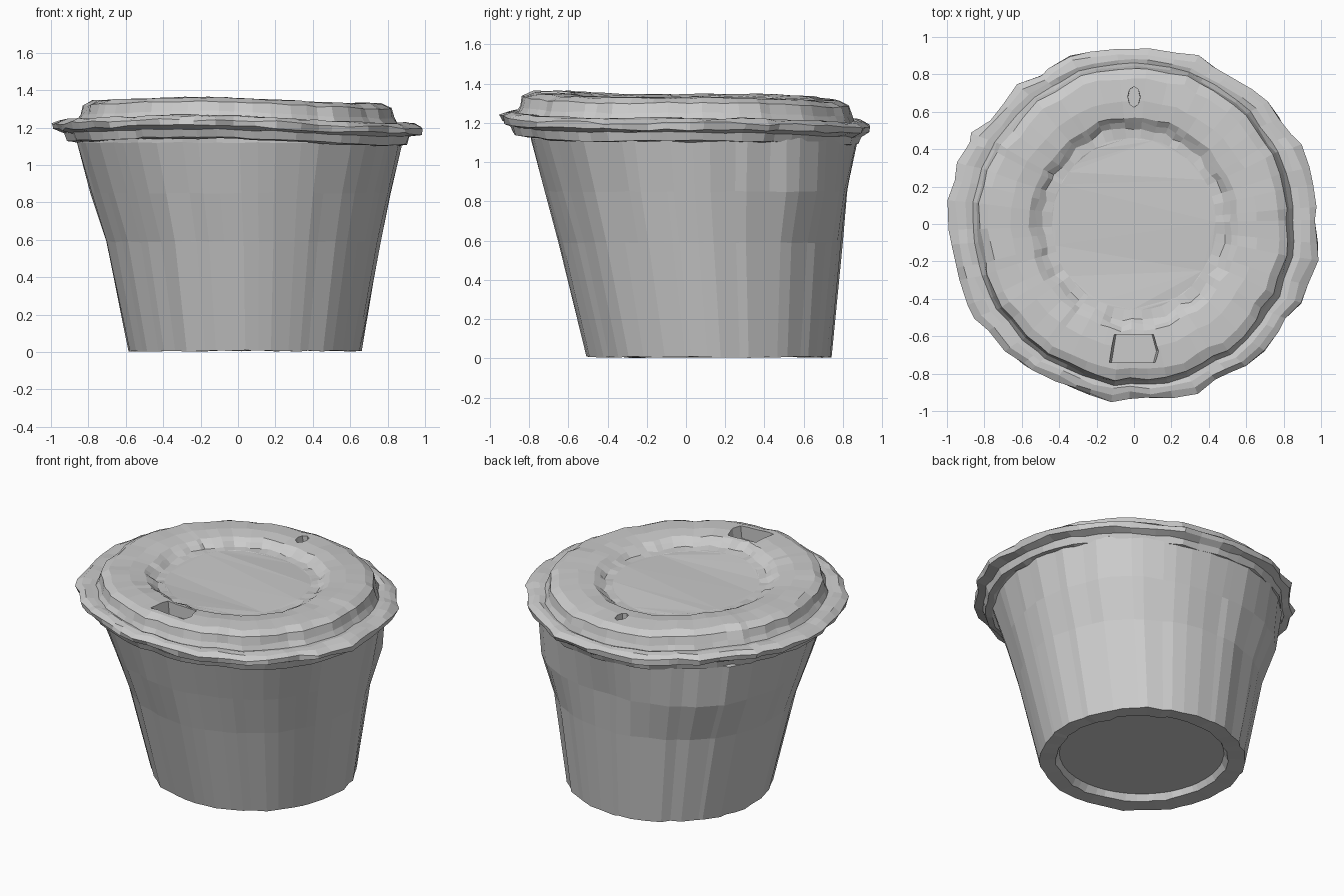
import bpy, bmesh, math, random
from mathutils import Vector

random.seed(7)
if "Cube" in bpy.data.objects:
    bpy.data.objects.remove(bpy.data.objects["Cube"], do_unlink=True)

grey = bpy.data.materials.new("plain grey")
grey.use_nodes = True
COLOUR = (0.6, 0.6, 0.6, 1)
grey.diffuse_color = COLOUR
grey.node_tree.nodes["Principled BSDF"].inputs["Base Color"].default_value = COLOUR


def finish(name, bm):
    """Turn a bmesh into a flat shaded object."""
    bmesh.ops.recalc_face_normals(bm, faces=bm.faces)
    mesh = bpy.data.meshes.new(name)
    bm.to_mesh(mesh)
    bm.free()
    mesh.materials.append(grey)
    obj = bpy.data.objects.new(name, mesh)
    bpy.context.collection.objects.link(obj)
    return obj


def loft(name, rings, sides, spread, shape):
    """Closed skin through rings of (centre x, centre y, radius x, radius y, z, roughness)."""
    angles = [math.tau * (i + random.uniform(-spread, spread)) / sides for i in range(sides)]
    wobble = [random.uniform(-1, 1) for _ in range(sides)]
    bm = bmesh.new()
    loops = []
    for cx, cy, rx, ry, z, rough in rings:
        loop = []
        for a, w in zip(angles, wobble):
            push = rough * (w + random.uniform(-0.6, 0.6))
            zz = z + rough * random.uniform(-0.5, 0.5)
            p = Vector((cx + (rx + push) * math.cos(a), cy + (ry + push) * math.sin(a), zz))
            loop.append(bm.verts.new(shape(p)))
        loops.append(loop)
    for low, high in zip(loops, loops[1:]):
        for i in range(sides):
            j = (i + 1) % sides
            bm.faces.new((low[i], low[j], high[j], high[i]))
    bm.faces.new(loops[0])
    bm.faces.new(loops[-1])
    bmesh.ops.triangulate(bm, faces=[f for f in bm.faces if len(f.verts) > 4])
    return finish(name, bm)


# Cup: leaning tapered wall, squared off diagonally where it bulges near the top
def bulge(p):
    a = math.atan2(p.y, p.x)
    if p.y > 0:
        amount = 0.045 * max(0, 1 - abs(p.z - 0.85) / 0.35)
    else:
        amount = 0.03 * max(0, (p.z - 0.7) / 0.42)
    push = amount * math.sin(2 * a) ** 2
    return p + push * Vector((math.cos(a), math.sin(a), 0))


cup_rings = [
    (0.04, 0.12, 0.50, 0.50, 0.05, 0.0),
    (0.04, 0.12, 0.52, 0.52, 0.008, 0.008),
    (0.035, 0.12, 0.625, 0.62, 0.006, 0.008),
    (0.025, 0.075, 0.735, 0.717, 0.59, 0.008),
    (0.012, 0.055, 0.80, 0.768, 0.85, 0.008),
    (0.003, 0.045, 0.87, 0.828, 1.12, 0.008),
    (0.0, 0.03, 0.85, 0.82, 1.17, 0.0),
]
loft("cup", cup_rings, 52, 0.35, bulge)


# Lid: skirt, crumpled flange, raised ring and sunken centre, tilted a little
def settle(p):
    ripple = 0.008 * math.sin(3 * math.atan2(p.y, p.x) + 0.6)
    return Vector((p.x, p.y, p.z - 0.022 * p.y - 0.016 * p.x + ripple))


lid_profile = [
    (0.82, 0.80, 1.14, 0), (0.87, 0.84, 1.113, 0.01), (0.91, 0.88, 1.118, 0.01),
    (0.925, 0.895, 1.16, 0.012), (0.983, 0.935, 1.178, 0.016), (0.99, 0.94, 1.21, 0.016),
    (0.95, 0.91, 1.23, 0.014), (0.90, 0.88, 1.235, 0.01), (0.86, 0.86, 1.23, 0.008),
    (0.84, 0.845, 1.26, 0.01), (0.825, 0.83, 1.31, 0.01), (0.78, 0.78, 1.335, 0.01),
    (0.66, 0.66, 1.34, 0.006), (0.56, 0.57, 1.33, 0.008), (0.525, 0.54, 1.31, 0.012),
    (0.49, 0.51, 1.288, 0.012), (0.44, 0.46, 1.285, 0.003),
]
lid = loft("lid", [(0, 0, *ring) for ring in lid_profile], 56, 0.3, settle)


# Openings in the lid ring: drinking slot at the front, vent at the back
def cut_opening(name, outline, floor):
    bm = bmesh.new()
    low = [bm.verts.new((x * 0.8, y, floor)) for x, y in outline]
    high = [bm.verts.new((x, y, 1.5)) for x, y in outline]
    bm.faces.new(low)
    bm.faces.new(high)
    for i in range(len(outline)):
        j = (i + 1) % len(outline)
        bm.faces.new((low[i], low[j], high[j], high[i]))
    cutter = finish(name, bm)
    cutter.hide_render = True
    cut = lid.modifiers.new(name, "BOOLEAN")
    cut.operation = "DIFFERENCE"
    cut.solver = "EXACT"
    cut.object = cutter
    return cutter


slot = [(-0.15, -0.74), (0.13, -0.74), (0.15, -0.68), (0.12, -0.59), (-0.12, -0.59)]
vent = [(0.04 * math.cos(math.tau * i / 8), 0.68 + 0.055 * math.sin(math.tau * i / 8))
        for i in range(8)]
cutters = [cut_opening("drink_slot_cutter", slot, 1.27),
           cut_opening("vent_cutter", vent, 1.27)]

# Apply the openings and drop the cutters
bpy.context.view_layer.objects.active = lid
for modifier in list(lid.modifiers):
    bpy.ops.object.modifier_apply(modifier=modifier.name)
for cutter in cutters:
    bpy.data.objects.remove(cutter, do_unlink=True)
